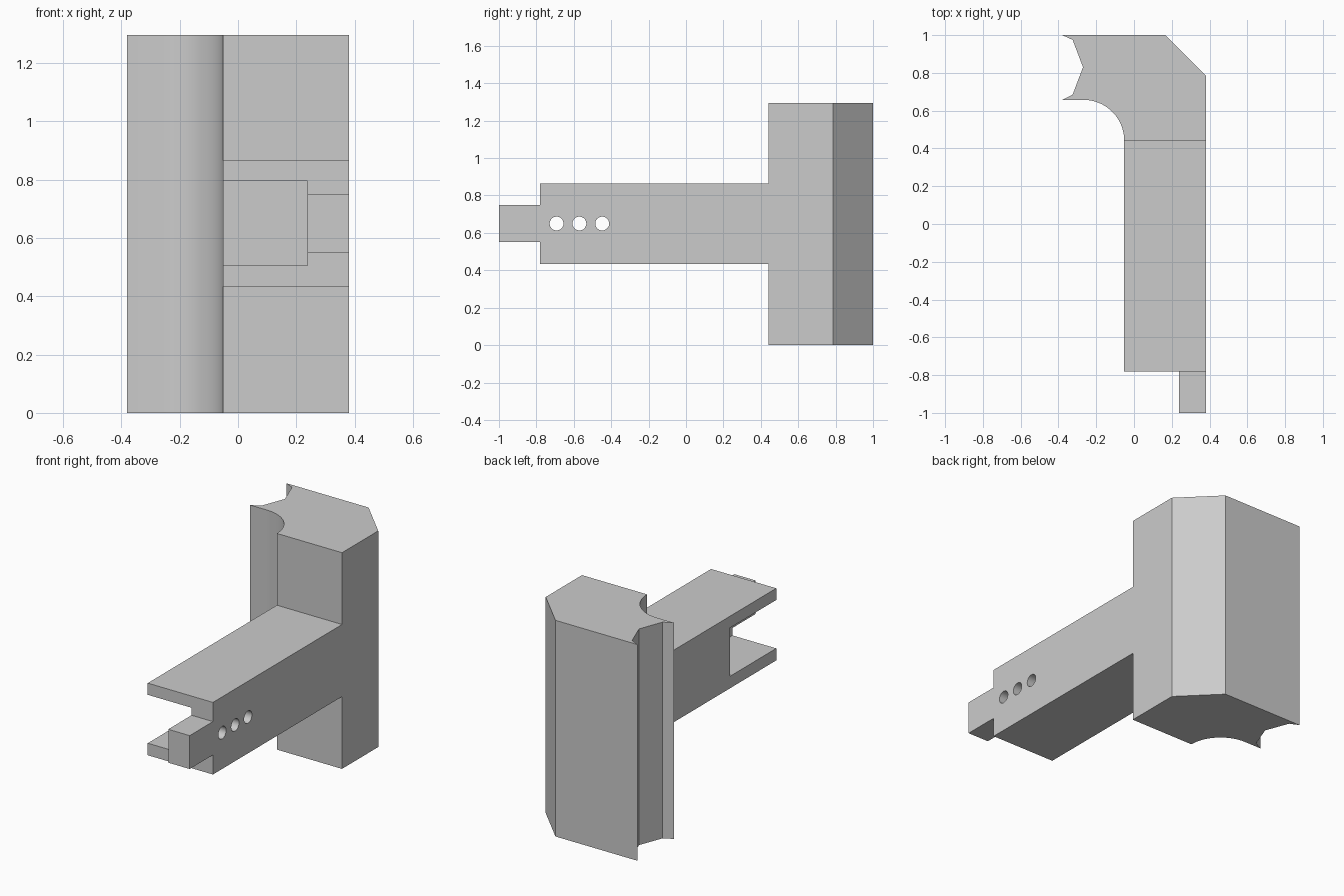
import bpy
import bmesh
import math
from mathutils import Matrix, Vector

cube = bpy.data.objects.get("Cube")
if cube:
    bpy.data.objects.remove(cube, do_unlink=True)

GREY = (0.6, 0.6, 0.6, 1.0)
grey = bpy.data.materials.new("plain grey")
grey.use_nodes = True
grey.diffuse_color = GREY
grey.node_tree.nodes["Principled BSDF"].inputs["Base Color"].default_value = GREY

HEIGHT = 1.295
MID = 0.65
INNER, OUTER = -0.052, 0.38   # arm sides in x


def finish(bm, name):
    bmesh.ops.recalc_face_normals(bm, faces=bm.faces)
    mesh = bpy.data.meshes.new(name)
    bm.to_mesh(mesh)
    bm.free()
    mesh.materials.append(grey)
    obj = bpy.data.objects.new(name, mesh)
    bpy.context.collection.objects.link(obj)
    return obj


def prism(name, outline, z0, z1):
    bm = bmesh.new()
    face = bm.faces.new([bm.verts.new((x, y, z0)) for x, y in outline])
    top = bmesh.ops.extrude_face_region(bm, geom=[face])["geom"]
    verts = [v for v in top if isinstance(v, bmesh.types.BMVert)]
    bmesh.ops.translate(bm, verts=verts, vec=(0, 0, z1 - z0))
    return finish(bm, name)


def box(name, x, y, z):
    outline = [(x[0], y[0]), (x[1], y[0]), (x[1], y[1]), (x[0], y[1])]
    return prism(name, outline, *z)


def rod_x(name, x, y, z, radius):
    bm = bmesh.new()
    place = Matrix.Translation(Vector((x, y, z))) @ Matrix.Rotation(math.pi / 2, 4, "Y")
    bmesh.ops.create_cone(bm, cap_ends=True, segments=40, radius1=radius,
                          radius2=radius, depth=0.4, matrix=place)
    return finish(bm, name)


def combine(target, other, operation):
    other.hide_render = True
    mod = target.modifiers.new(operation.lower(), "BOOLEAN")
    mod.operation = operation
    mod.solver = "EXACT"
    mod.object = other
    bpy.context.view_layer.objects.active = target
    bpy.ops.object.modifier_apply(modifier=mod.name)
    bpy.data.objects.remove(other, do_unlink=True)


# Upright column: chamfered back corner, notched side, concave front fillet
radius = 0.215
cx, cy = INNER - radius, 0.442
outline = [(OUTER, cy), (OUTER, 0.785), (0.165, 1.0), (-0.38, 1.0),
           (-0.325, 0.975), (-0.27, 0.83), (-0.325, 0.685), (-0.38, cy + radius)]
STEPS = 24
for i in range(STEPS + 1):
    a = math.pi / 2 * (1 - i / STEPS)
    outline.append((cx + radius * math.cos(a), cy + radius * math.sin(a)))
bracket = prism("bracket", outline, 0, HEIGHT)

# Arm reaching forward, with a tongue at its end
combine(bracket, box("arm", (INNER, OUTER), (-0.78, 0.5), (0.433, 0.865)), "UNION")
combine(bracket, box("tongue", (0.238, OUTER), (-1.0, -0.7), (0.55, 0.75)), "UNION")

# Pocket open to the front and inner side
combine(bracket, box("pocket", (-0.3, 0.238), (-1.2, -0.34), (0.505, 0.795)), "DIFFERENCE")

# Row of three holes through the pocket wall
for y in (-0.692, -0.57, -0.448):
    combine(bracket, rod_x("hole", 0.32, y, MID, 0.037), "DIFFERENCE")

# Smooth curved walls, crisp edges
bpy.ops.object.select_all(action="DESELECT")
bracket.select_set(True)
bpy.context.view_layer.objects.active = bracket
bpy.ops.object.shade_smooth_by_angle(angle=math.radians(20))
